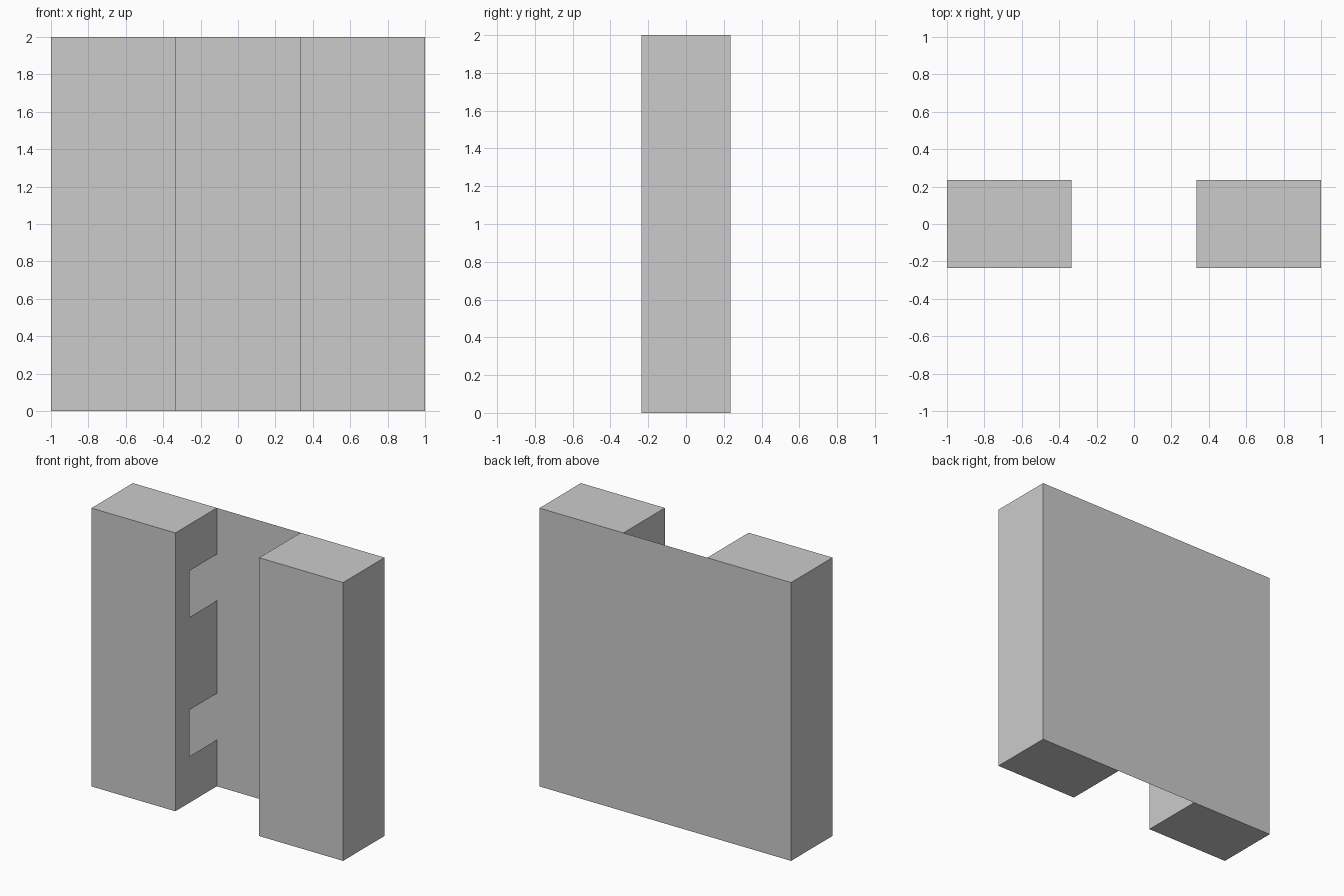
import bpy, bmesh
from mathutils import Matrix

if "Cube" in bpy.data.objects:
    bpy.data.objects.remove(bpy.data.objects["Cube"])

D = 0.235          # half depth
INNER = 1 / 3      # inner wall distance from the centre
HEIGHT = 2.0
NOTCH_Y = -0.075   # front edge of the slots


def add_object(name, bm):
    mesh = bpy.data.meshes.new(name)
    bm.to_mesh(mesh)
    bm.free()
    obj = bpy.data.objects.new(name, mesh)
    bpy.context.collection.objects.link(obj)
    return obj


# Back panel: one thin sheet across the full width
bm = bmesh.new()
corners = [(1, 0), (-1, 0), (-1, HEIGHT), (1, HEIGHT)]
bm.faces.new([bm.verts.new((x, D, z)) for x, z in corners])
add_object("back_panel", bm)

# Hollow column shell, open towards the back panel and the inner wall
bm = bmesh.new()
width = 1 - INNER
box = Matrix.Translation((-1 + width / 2, 0, HEIGHT / 2)) @ Matrix.Diagonal((width, 2 * D, HEIGHT, 1))
bmesh.ops.create_cube(bm, size=1, matrix=box)
bm.normal_update()
open_sides = [f for f in bm.faces if f.normal.y > 0.9 or f.normal.x > 0.9]
bmesh.ops.delete(bm, geom=open_sides, context='FACES')

# Inner wall with two slots reaching the back panel
profile = [(-D, 0), (D, 0)]
for low in (1 / 3, 4 / 3):
    high = low + 1 / 3
    profile += [(D, low), (NOTCH_Y, low), (NOTCH_Y, high), (D, high)]
profile += [(D, HEIGHT), (-D, HEIGHT)]
bm.faces.new([bm.verts.new((-INNER, y, z)) for y, z in profile])
bmesh.ops.remove_doubles(bm, verts=bm.verts, dist=0.0001)

# Mirror the left column to the right side
columns = add_object("side_columns", bm)
mirror = columns.modifiers.new("mirror", 'MIRROR')
mirror.use_axis = (True, False, False)
mirror.use_clip = False
